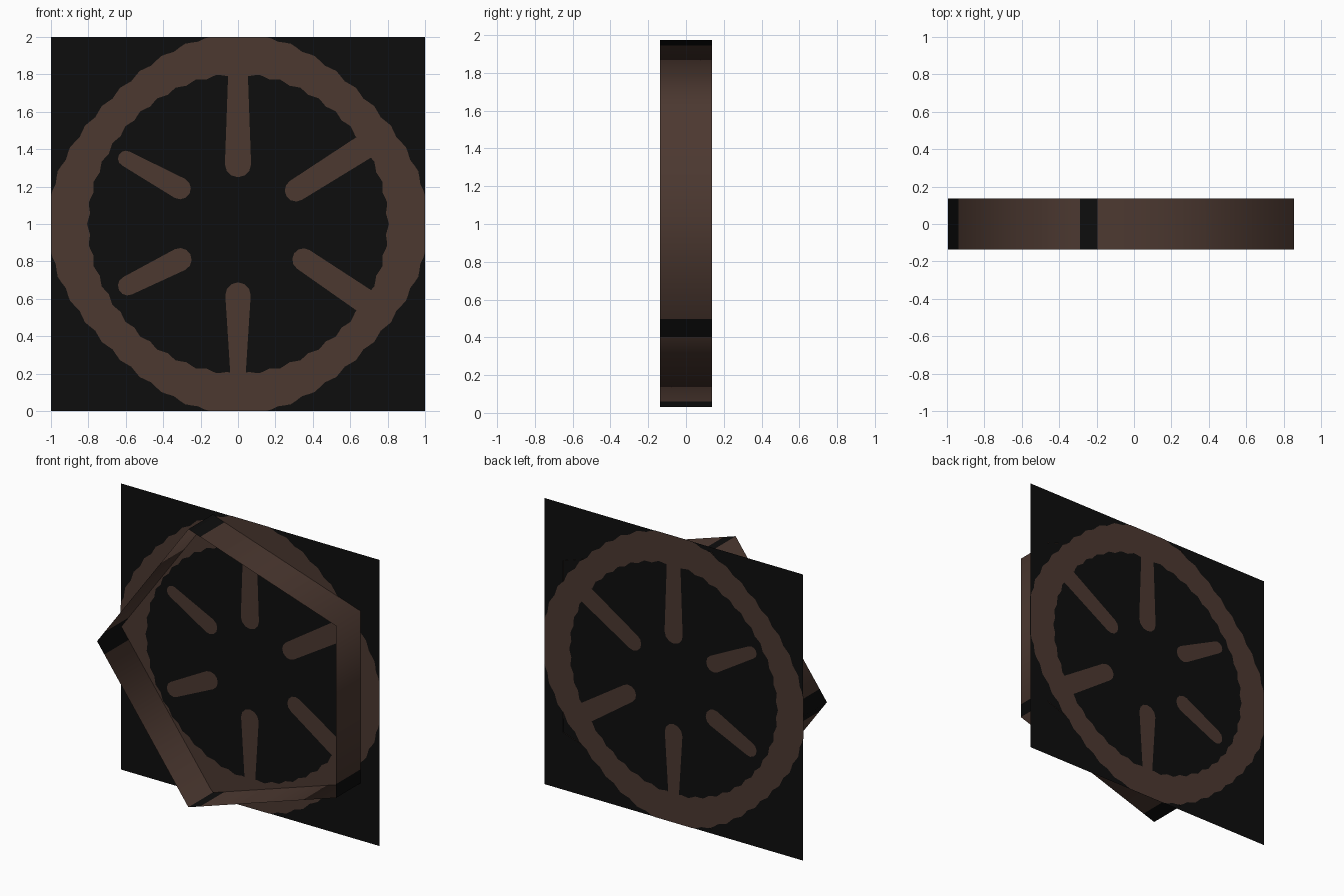
import bpy, bmesh, math
from mathutils import Vector

if "Cube" in bpy.data.objects:
    bpy.data.objects.remove(bpy.data.objects["Cube"], do_unlink=True)

HALF = 0.137        # half depth of the band
PANEL_Y = 0.134     # panel sits at the back edge of the band
SKIN = 0.003        # offset of painted sheets from the panel


def material(name, rgb):
    m = bpy.data.materials.new(name)
    m.use_nodes = True
    m.diffuse_color = (*rgb, 1)
    bsdf = m.node_tree.nodes["Principled BSDF"]
    bsdf.inputs["Base Color"].default_value = (*rgb, 1)
    bsdf.inputs["Roughness"].default_value = 0.9
    return m


brown = material("dark brown wood", (0.072, 0.040, 0.030))
black = material("near black", (0.0042, 0.0042, 0.0042))


def make_object(name, bm, mats):
    mesh = bpy.data.meshes.new(name)
    bm.to_mesh(mesh)
    bm.free()
    for m in mats:
        mesh.materials.append(m)
    obj = bpy.data.objects.new(name, mesh)
    bpy.context.collection.objects.link(obj)
    return obj


def add_sheets(bm, polygon):
    """Paint a polygon of (x, z) points on both sides of the panel."""
    for side in (-1, 1):
        pts = polygon if side < 0 else polygon[::-1]
        bm.faces.new([bm.verts.new((x, PANEL_Y + side * SKIN, z)) for x, z in pts])


# Square backing panel
bm = bmesh.new()
bm.faces.new([bm.verts.new((x, PANEL_Y, z)) for x, z in ((-1, 0), (1, 0), (1, 2), (-1, 2))])
make_object("backing_panel", bm, [black])


# Painted wheel rim, slightly wavy and cut off by the panel border
def rim_point(angle, radius, square):
    r = radius + square * math.cos(4 * angle) + 0.007 * math.cos(44 * angle)
    x, z = r * math.cos(angle), r * math.sin(angle)
    return max(-1, min(1, x)), 1 + max(-1, min(1, z))


bm = bmesh.new()
STEPS = 176
for i in range(STEPS):
    a, b = (2 * math.pi * k / STEPS for k in (i, i + 1))
    add_sheets(bm, [rim_point(a, 0.795, 0.005), rim_point(a, 0.985, 0.03),
                    rim_point(b, 0.985, 0.03), rim_point(b, 0.795, 0.005)])
make_object("wheel_rim", bm, [brown])


# Painted spokes: rounded bars tapering from hub end to rim end
def spoke(name, start, end, r_start, r_end):
    a, b = Vector(start), Vector(end)
    heading = math.atan2(b.y - a.y, b.x - a.x)
    points = []
    for centre, r, turn in ((b, r_end, -0.5), (a, r_start, 0.5)):
        for k in range(7):
            t = heading + math.pi * (turn + k / 6)
            points.append((centre.x + r * math.cos(t), centre.y + r * math.sin(t)))
    bm = bmesh.new()
    add_sheets(bm, points)
    make_object(name, bm, [brown])


spoke("top_spoke", (0, 1.32), (0, 1.82), 0.07, 0.052)
spoke("bottom_spoke", (0, 0.62), (0, 0.18), 0.068, 0.04)
spoke("upper_right_spoke", (-0.31, 1.19), (-0.60, 1.35), 0.058, 0.042)
spoke("lower_right_spoke", (-0.31, 0.81), (-0.59, 0.67), 0.062, 0.052)
spoke("upper_left_spoke", (0.31, 1.18), (0.72, 1.44), 0.06, 0.068)
spoke("lower_left_spoke", (0.35, 0.81), (0.72, 0.56), 0.06, 0.068)

# Open five-sided band with a dark strip at one end of each side
RADIUS, STRIP = 1.022, 0.08
centre = Vector((0.028, 0, 1.002))
radials = [Vector((math.cos(t), 0, math.sin(t)))
           for t in (math.radians(180 + 72 * k) for k in range(5))]
bm = bmesh.new()
normals = []
for k in range(5):
    n0, n1 = radials[k], radials[(k + 1) % 5]
    strip_first = k < 3
    cut = STRIP if strip_first else 1 - STRIP
    columns = []
    for t in (0, cut, 1):
        direction = n0.lerp(n1, t)
        p = centre + RADIUS * direction
        columns.append([bm.verts.new((p.x, y, p.z)) for y in (-HALF, HALF)])
        normals += [direction.normalized()] * 2
    for j in range(2):
        (a, b), (c, d) = columns[j], columns[j + 1]
        face = bm.faces.new((a, b, d, c))
        face.smooth = True
        face.material_index = int((j == 0) == strip_first)
bm.normal_update()
if bm.faces[:][0].normal.dot(radials[0]) < 0:
    bmesh.ops.reverse_faces(bm, faces=bm.faces[:])
band = make_object("five_sided_band", bm, [brown, black])
# Soft shading that rolls round the corners
band.data.normals_split_custom_set_from_vertices(normals)
